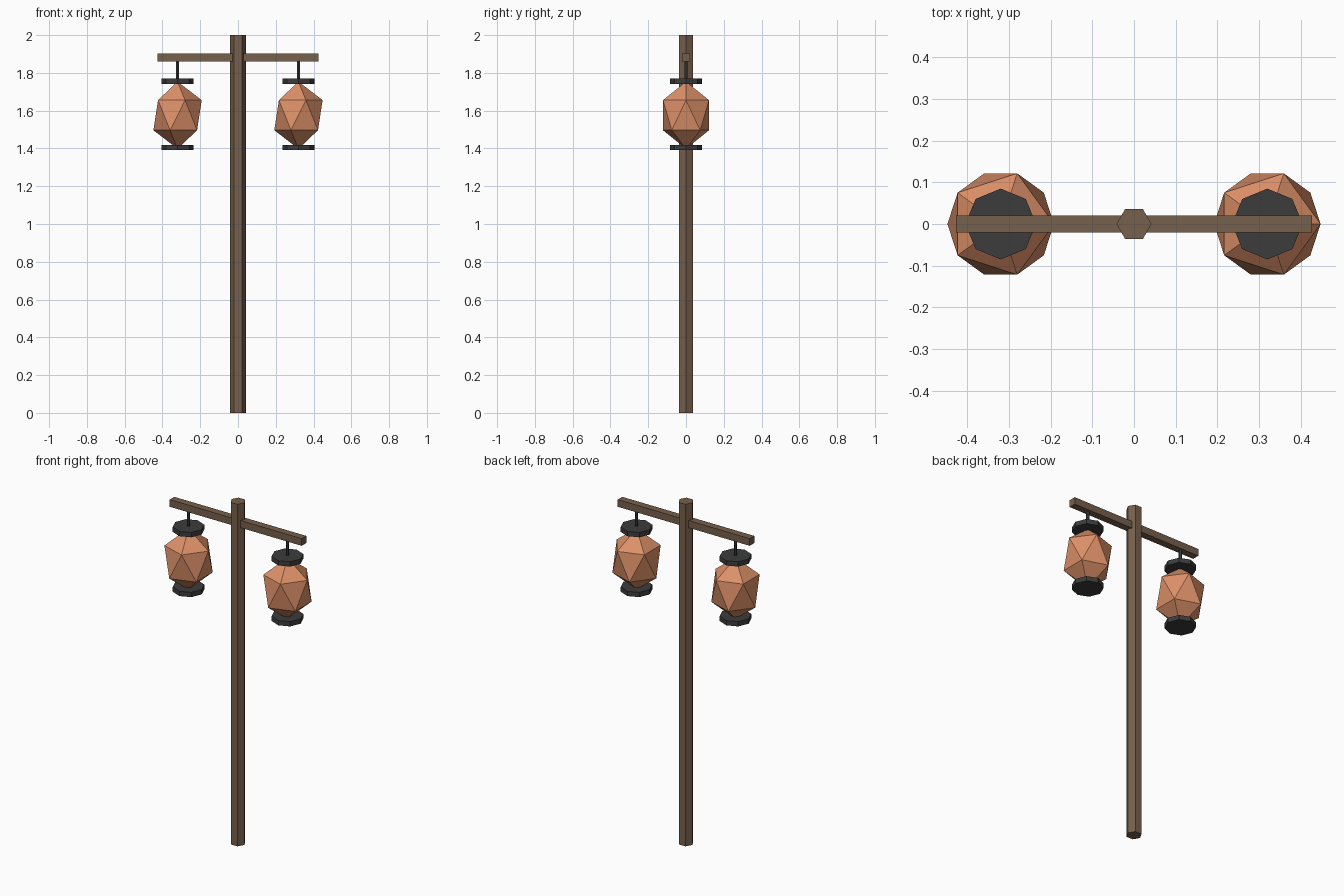
import bpy

cube = bpy.data.objects.get("Cube")
if cube:
    bpy.data.objects.remove(cube, do_unlink=True)


def material(name, rgb):
    mat = bpy.data.materials.new(name)
    mat.use_nodes = True
    color = (*rgb, 1.0)
    mat.diffuse_color = color
    mat.node_tree.nodes["Principled BSDF"].inputs["Base Color"].default_value = color
    return mat


wood = material("brown wood", (0.18, 0.115, 0.072))
metal = material("dark metal", (0.045, 0.045, 0.045))
paper = material("orange paper", (0.72, 0.28, 0.14))


def finish(name, mat):
    obj = bpy.context.object
    obj.name = name
    obj.data.materials.append(mat)
    return obj


def prism(name, mat, sides, radius, bottom, top, x=0.0, turn=0.0):
    """Upright prism between two heights."""
    bpy.ops.mesh.primitive_cylinder_add(
        vertices=sides, radius=radius, depth=top - bottom,
        location=(x, 0, (bottom + top) / 2), rotation=(0, 0, turn))
    return finish(name, mat)


# Hexagonal post with corners pointing sideways
prism("post", wood, 6, 0.042, 0.0, 2.0, turn=1.5708)

# Crossbeam
bpy.ops.mesh.primitive_cube_add(size=1, location=(0, 0, 1.881))
bpy.context.object.scale = (0.854, 0.042, 0.042)
finish("crossbeam", wood)

# Hanging lanterns
for side, x in (("left", 0.32), ("right", -0.32)):
    prism(side + "_hanger", metal, 6, 0.0085, 1.75, 1.87, x)
    prism(side + "_top_cap", metal, 8, 0.085, 1.741, 1.769, x)
    prism(side + "_bottom_cap", metal, 8, 0.085, 1.391, 1.419, x)
    bpy.ops.mesh.primitive_ico_sphere_add(subdivisions=1, radius=1, location=(x, 0, 1.576))
    bpy.context.object.scale = (0.143, 0.143, 0.178)
    finish(side + "_lantern", paper)
